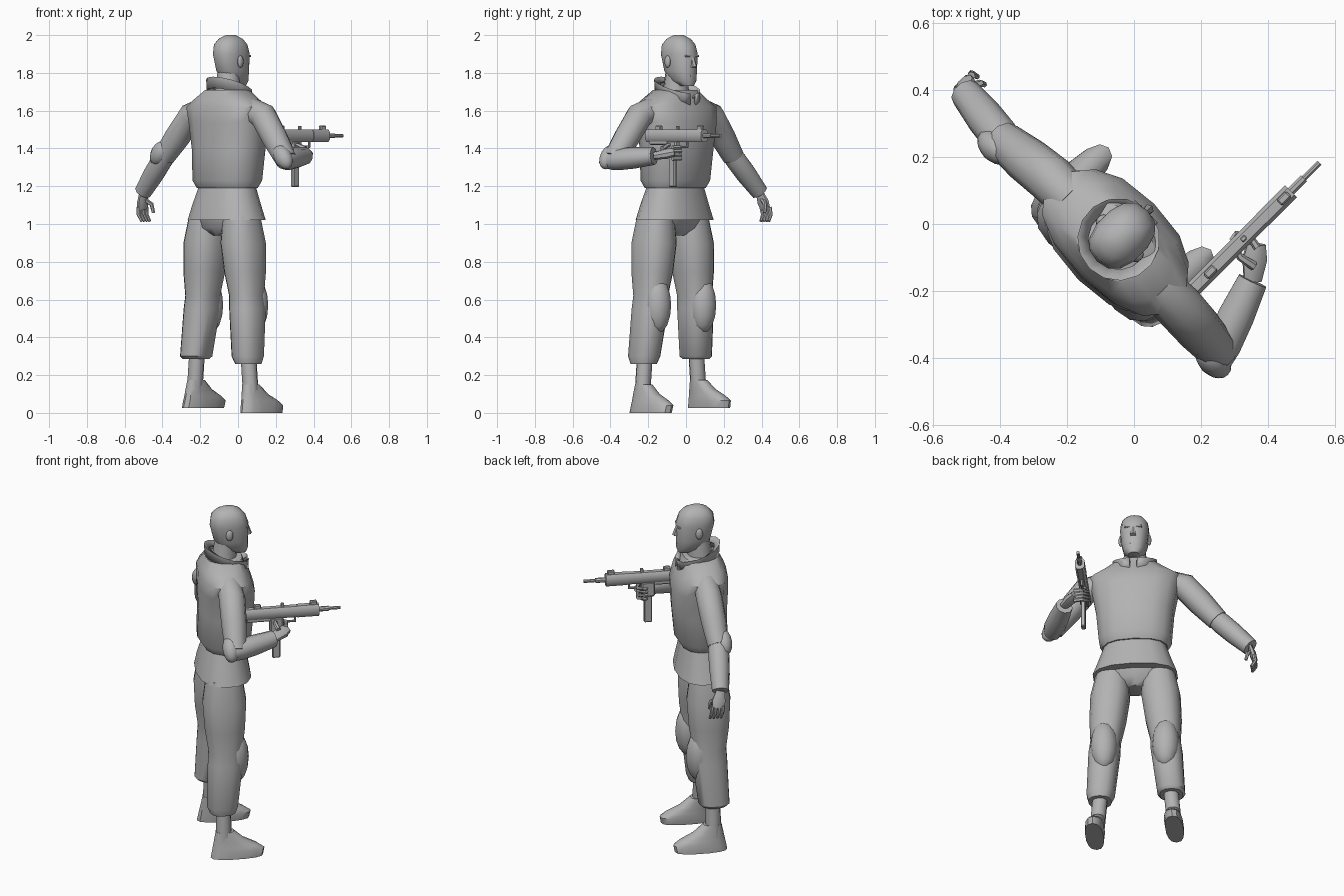
import bpy, bmesh, math
from mathutils import Matrix, Vector

cube = bpy.data.objects.get("Cube")
if cube:
    bpy.data.objects.remove(cube, do_unlink=True)

grey = bpy.data.materials.new("plain grey")
grey.use_nodes = True
grey.diffuse_color = (.45, .45, .45, 1)
grey.node_tree.nodes["Principled BSDF"].inputs["Base Color"].default_value = grey.diffuse_color

# Every part is modelled facing +y, then turned to the diagonal stance
TURN = Matrix.Rotation(-math.pi / 4, 4, 'Z')


def finish(bm, name, angle=40):
    bmesh.ops.recalc_face_normals(bm, faces=bm.faces)
    bm.transform(TURN)
    mesh = bpy.data.meshes.new(name)
    bm.to_mesh(mesh)
    bm.free()
    part = bpy.data.objects.new(name, mesh)
    bpy.context.collection.objects.link(part)
    mesh.materials.append(grey)
    bpy.ops.object.select_all(action='DESELECT')
    part.select_set(True)
    bpy.context.view_layer.objects.active = part
    bpy.ops.object.shade_smooth_by_angle(angle=math.radians(angle))
    return part


def outline(width, depth, sides, power):
    """Points of a rounded, slightly squared oval."""
    for i in range(sides):
        angle = math.tau * (i + .5) / sides
        c, s = math.cos(angle), math.sin(angle)
        yield (math.copysign(abs(c) ** (2 / power), c) * width,
               math.copysign(abs(s) ** (2 / power), s) * depth)


def skin(bm, rings):
    for lower, upper in zip(rings, rings[1:]):
        for i in range(len(lower)):
            j = (i + 1) % len(lower)
            bm.faces.new((lower[i], lower[j], upper[j], upper[i]))
    bm.faces.new(rings[0])
    bm.faces.new(rings[-1])


def leg_x(side, z):
    """The legs spread evenly from hip to sole."""
    return side * (.22 - .09 * z)


def stack(name, sections, side=0):
    """Level rings given as (y, z, half width, half depth)."""
    bm = bmesh.new()
    skin(bm, [[bm.verts.new((leg_x(side, z) + u, y + v, z))
               for u, v in outline(width, depth, 14, 2.4)]
              for y, z, width, depth in sections])
    return finish(bm, name)


def limb(name, path, start, end, bulge=0, sides=10, flat=1, power=2):
    """Tapered tube along a path, optionally swelling in the middle."""
    bm = bmesh.new()
    points = [Vector(p) for p in path]
    last = len(points) - 1
    rings = []
    for i, point in enumerate(points):
        along = (points[min(i + 1, last)] - points[max(i - 1, 0)]).normalized()
        guide = Vector((0, 1, 0)) if abs(along.y) < .8 else Vector((0, 0, 1))
        across = along.cross(guide).normalized()
        up = across.cross(along)
        t = i / last
        radius = start + (end - start) * t + bulge * math.sin(math.pi * t)
        rings.append([bm.verts.new(point + across * u + up * v)
                      for u, v in outline(radius * flat, radius, sides, power)])
    skin(bm, rings)
    return finish(bm, name)


def box(name, centre, size):
    bm = bmesh.new()
    bmesh.ops.create_cube(bm, size=1)
    bm.transform(Matrix.Translation(centre) @ Matrix.Diagonal((*size, 1)))
    bmesh.ops.bevel(bm, geom=bm.edges[:], offset=min(size) / 5, segments=1, affect='EDGES')
    return finish(bm, name, 25)


def ball(name, centre, size, lean=0):
    bm = bmesh.new()
    bmesh.ops.create_uvsphere(bm, u_segments=12, v_segments=8, radius=1)
    bm.transform(Matrix.Translation(centre) @ Matrix.Rotation(lean, 4, 'Y')
                 @ Matrix.Diagonal((*size, 1)))
    return finish(bm, name)


# Head, neck and face
stack("head", [(.01, 1.73, .03, .035), (-.02, 1.76, .058, .075), (-.04, 1.81, .07, .095),
               (-.05, 1.9, .08, .107), (-.055, 1.95, .075, .095), (-.055, 1.98, .055, .068),
               (-.055, 2, .02, .03)])
limb("neck", [(0, -.08, 1.64), (0, -.07, 1.8)], .075, .06)
limb("nose", [(0, .045, 1.89), (0, .06, 1.83)], .01, .017, sides=6)
box("mouth", (0, .042, 1.785), (.04, .02, .01))
for side, word in ((1, "right"), (-1, "left")):
    ball(word + "_ear", (side * .078, -.06, 1.86), (.012, .02, .032))
    box(word + "_brow", (side * .03, .043, 1.89), (.035, .02, .012))

# Vest, jacket hem and pelvis
stack("vest", [(-.08, 1.19, .18, .12), (-.08, 1.23, .2, .145), (-.07, 1.4, .215, .15),
               (-.07, 1.54, .24, .155), (-.08, 1.62, .262, .14), (-.085, 1.66, .2, .12),
               (-.08, 1.71, .12, .1)])
stack("jacket_hem", [(-.085, 1.02, .235, .15), (-.085, 1.1, .205, .135), (-.08, 1.2, .17, .11)])
stack("pelvis", [(-.1, .94, .06, .06), (-.1, .98, .17, .1), (-.09, 1.06, .19, .12)])

# Standing collar, open in a V at the front
bm = bmesh.new()
rows = []
steps = 14
for i in range(steps + 1):
    angle = math.radians(100 + 340 * i / steps)
    c, s = math.cos(angle), math.sin(angle)
    rise = .045 * (1 - s)
    rows.append([bm.verts.new((c * radius, s * radius - .065, height + rise))
                 for radius, height in ((.12, 1.63), (.123, 1.69), (.09, 1.67))])
for near, far in zip(rows, rows[1:]):
    for k in range(2):
        bm.faces.new((near[k], far[k], far[k + 1], near[k + 1]))
collar = finish(bm, "collar")
collar.modifiers.new("thickness", 'SOLIDIFY').thickness = .012

# Legs: the left foot stands slightly higher than the right
HEEL = -.19
for side, word, lift in ((1, "right", 0), (-1, "left", .025)):
    stack(word + "_trouser_leg",
          [(-.1 - cuff, z, r, r * 1.12) for z, r, cuff in (
              (.26 + lift, .063, .02), (.3, .077, .02), (.55, .087, 0), (.62, .083, 0),
              (.75, .1, 0), (.9, .108, 0), (1.04, .09, 0))], side)
    stack(word + "_shoe",
          [(HEEL + depth + z * .2, z + lift, width, depth) for z, width, depth in (
              (0, .05, .145), (.04, .052, .145), (.065, .047, .125),
              (.1, .043, .085), (.15, .038, .05))], side)
    limb(word + "_ankle", [(leg_x(side, z), -.115, z) for z in (.1, .3)], .042, .042)
    ball(word + "_knee_pad", (leg_x(side, .57), -.045, .57), (.075, .075, .15))

# Arms: named joints drive the sleeves, pads and hands
arms = {
    "left": (-1, Vector((-.45, -.1, 1.36)), Vector((-.63, -.08, 1.17))),
    "right": (1, Vector((.45, -.09, 1.34)), Vector((.37, .13, 1.36))),
}
for word, (side, elbow, wrist) in arms.items():
    chest = Vector((side * .18, -.08, 1.6))
    shoulder = Vector((side * .27, -.08, 1.57))
    limb(word + "_upper_arm", [chest, shoulder, shoulder.lerp(elbow, .5), elbow], .068, .06, .009)
    limb(word + "_forearm", [elbow.lerp(wrist, t) for t in (-.12, .1, .5, 1)], .05, .047, .01)
    ball(word + "_elbow_pad", elbow + Vector((side * .005, -.03, .015)),
         (.05, .045, .075), -side * .7)

# Relaxed left hand
wrist = arms["left"][2]
knuckles = Vector((-.655, -.06, 1.08))
limb("left_palm", [wrist, wrist.lerp(knuckles, .6), knuckles], .025, .033, .01, 8, .5)
for k in range(4):
    root = knuckles + Vector((0, .02 * k - .03, .01))
    limb("left_finger", [root, root + Vector((-.005, .005, -.04)),
                         root + Vector((.015, .01, -.075))], .012, .008, sides=6)
thumb = wrist.lerp(knuckles, .4)
limb("left_thumb", [thumb, thumb + Vector((.02, .045, -.03)),
                    thumb + Vector((.03, .05, -.075))], .014, .009, sides=6)

# Gripping right hand
wrist = arms["right"][2]
knuckles = Vector((.3, .215, 1.38))
limb("right_palm", [wrist, wrist.lerp(knuckles, .6), knuckles], .028, .03, .01, 8, .7)
for k in range(4):
    root = knuckles + Vector((.01, -.005, .02 * k - .035))
    limb("right_finger", [root, root + Vector((-.05, .01, 0)), root + Vector((-.075, -.015, 0)),
                          root + Vector((-.07, -.04, 0))], .012, .008, sides=6)
thumb = wrist.lerp(knuckles, .4) + Vector((0, 0, .03))
limb("right_thumb", [thumb, thumb + Vector((-.05, -.01, .02)),
                     thumb + Vector((-.08, 0, .02))], .014, .009, sides=6)

# Compact gun held along the right side
GUN_X, GUN_Z = .262, 1.467


def gun_tube(name, back, front, radius, flat=1, power=2):
    path = [(GUN_X, y, GUN_Z) for y in (back, front)]
    limb("gun_" + name, path, radius, radius, sides=8, flat=flat, power=power)


def gun_box(name, y, drop, size):
    box("gun_" + name, (GUN_X, y, GUN_Z - drop), size)


gun_tube("receiver", -.02, .3, .034, .75, 3)
gun_tube("shroud", .28, .4, .036, .75, 3)
gun_tube("barrel_sleeve", .4, .455, .014)
gun_tube("barrel", .44, .52, .009)
gun_box("grip_housing", .165, .07, (.04, .075, .09))
gun_box("magazine", .165, .18, (.026, .045, .18))
gun_box("lower_rail", .08, .035, (.03, .16, .025))
gun_box("trigger_guard", .235, .06, (.012, .075, .01))
gun_box("guard_front", .27, .045, (.012, .01, .04))
gun_box("cocking_knob", .2, -.04, (.014, .018, .025))
for y in (.06, .37):
    gun_box("sight", y, -.04, (.024, .04, .028))
